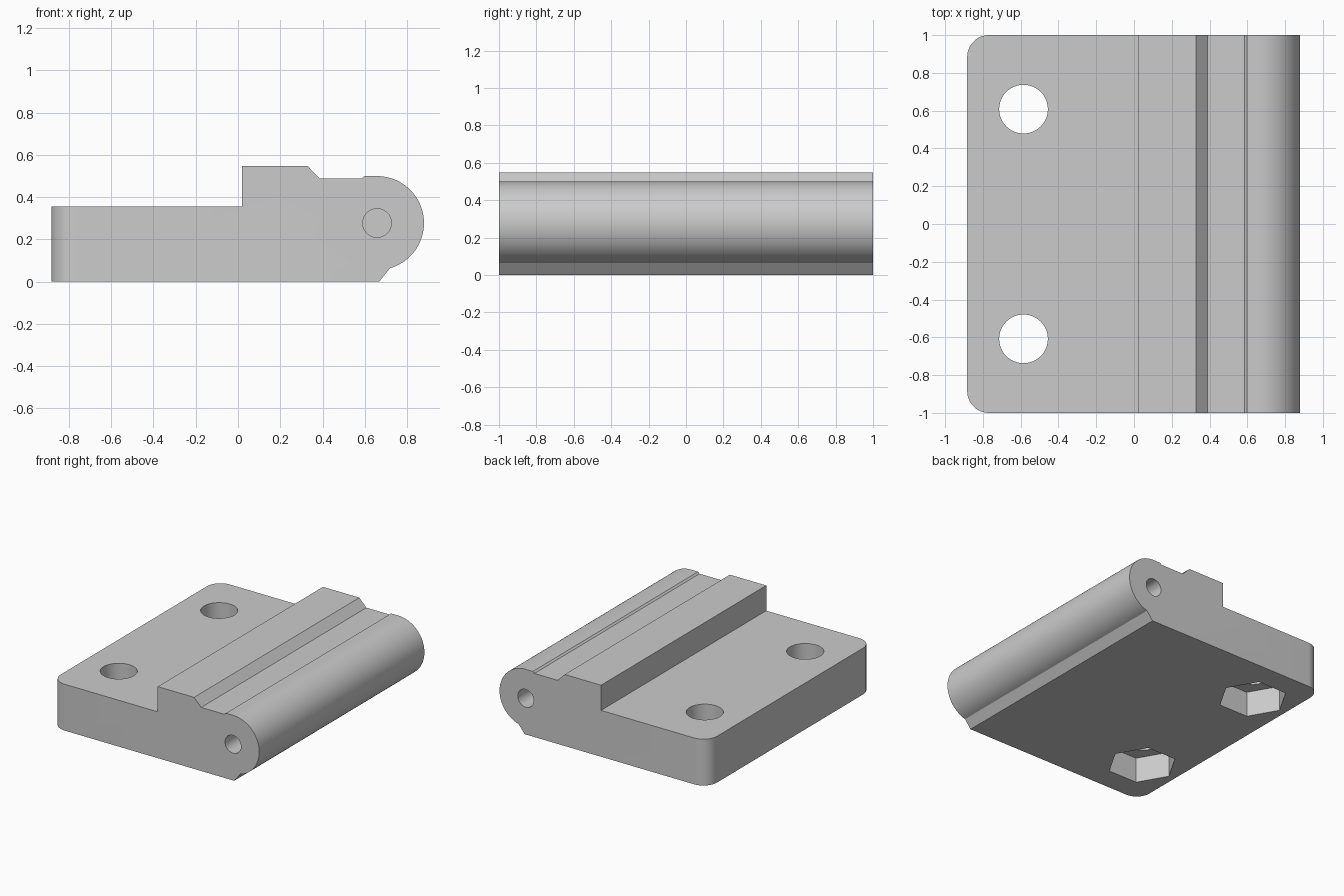
import bpy, bmesh, math
from mathutils import Matrix

if "Cube" in bpy.data.objects:
    bpy.data.objects.remove(bpy.data.objects["Cube"])

grey = bpy.data.materials.new("plain_grey")
grey.diffuse_color = (0.6, 0.6, 0.6, 1)
grey.use_nodes = True
grey.node_tree.nodes["Principled BSDF"].inputs["Base Color"].default_value = grey.diffuse_color

PIN_X, PIN_Z, KNUCKLE_R = 0.658, 0.277, 0.222
BOLT_X, BOLT_Y = -0.585, 0.608


def make_object(name, bm):
    bmesh.ops.recalc_face_normals(bm, faces=bm.faces)
    mesh = bpy.data.meshes.new(name)
    bm.to_mesh(mesh)
    bm.free()
    mesh.materials.append(grey)
    obj = bpy.data.objects.new(name, mesh)
    bpy.context.collection.objects.link(obj)
    return obj


def cut(target, sides, radius, depth, matrix):
    """Subtract a prism with the given number of sides from the target."""
    bm = bmesh.new()
    bmesh.ops.create_cone(bm, cap_ends=True, segments=sides, radius1=radius,
                          radius2=radius, depth=depth, matrix=matrix)
    cutter = make_object("cutter", bm)
    cutter.hide_render = True
    mod = target.modifiers.new("cut", 'BOOLEAN')
    mod.operation, mod.solver, mod.object = 'DIFFERENCE', 'EXACT', cutter
    bpy.ops.object.modifier_apply(modifier=mod.name)
    bpy.data.objects.remove(cutter)


# Side profile: flat leaf, raised rib, groove and round knuckle
profile = [(-0.883, 0), (0.668, 0)]
for i in range(41):
    a = math.radians(-74 + 164 * i / 40)
    profile.append((PIN_X + KNUCKLE_R * math.cos(a), PIN_Z + KNUCKLE_R * math.sin(a)))
profile += [(0.598, 0.499), (0.585, 0.487), (0.388, 0.487), (0.328, 0.548),
            (0.02, 0.548), (0.02, 0.355), (-0.883, 0.355)]

bm = bmesh.new()
face = bm.faces.new([bm.verts.new((x, -1, z)) for x, z in profile])
ext = bmesh.ops.extrude_face_region(bm, geom=[face])
bmesh.ops.translate(bm, vec=(0, 2, 0),
                    verts=[v for v in ext["geom"] if isinstance(v, bmesh.types.BMVert)])
# Rounded outer corners of the leaf
corners = [e for e in bm.edges
           if all(v.co.x < -0.88 for v in e.verts)
           and abs(e.verts[0].co.y - e.verts[1].co.y) < 0.01]
bmesh.ops.bevel(bm, geom=corners, offset=0.115, offset_type='OFFSET',
                segments=12, profile=0.5, affect='EDGES')
hinge = make_object("hinge_leaf", bm)
bpy.context.view_layer.objects.active = hinge
hinge.select_set(True)

for side in (-1, 1):
    # Bolt hole, hexagonal nut pocket below it, and blind pin hole in the end
    cut(hinge, 48, 0.129, 2, Matrix.Translation((BOLT_X, side * BOLT_Y, 0)))
    cut(hinge, 6, 0.246, 0.39,
        Matrix.Translation((BOLT_X, side * BOLT_Y, 0)) @ Matrix.Rotation(math.radians(30), 4, 'Z')
        @ Matrix.Rotation(math.radians(60), 4, 'Z'))
    cut(hinge, 32, 0.068, 1.2,
        Matrix.Translation((PIN_X, side, PIN_Z)) @ Matrix.Rotation(math.pi / 2, 4, 'X'))

bpy.ops.object.shade_smooth_by_angle(angle=math.radians(25))
